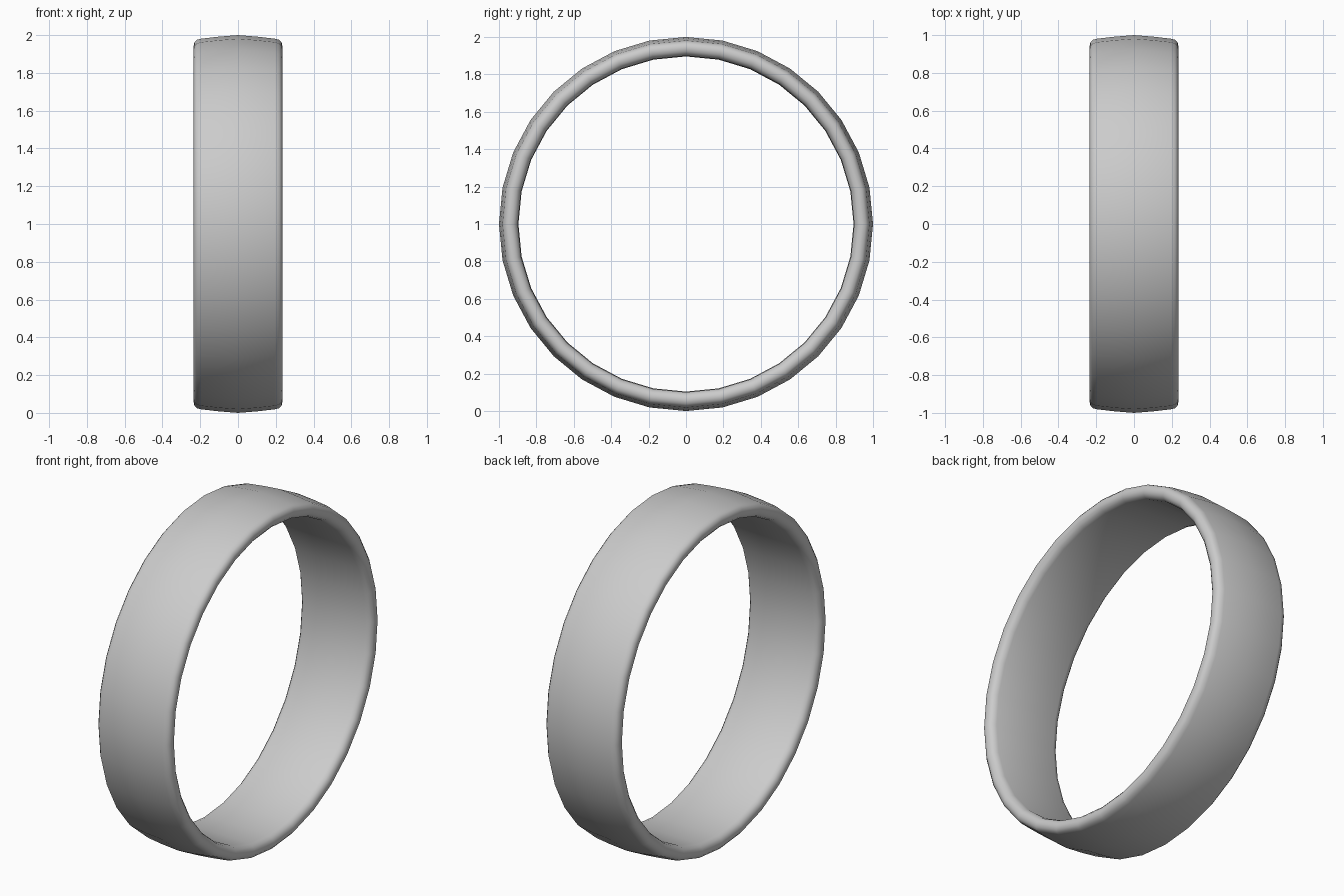
import bpy, bmesh, math

if "Cube" in bpy.data.objects:
    bpy.data.objects.remove(bpy.data.objects["Cube"])

SIDES = 32

# Half of the band cross-section as (x, radius), from outer crown to inner middle
half = [(0, 1.0), (0.10, 0.992), (0.195, 0.981), (0.218, 0.975), (0.231, 0.96),
        (0.235, 0.942), (0.231, 0.923), (0.218, 0.907), (0.195, 0.899), (0, 0.896)]
profile = half + [(-x, r) for x, r in half[-2:0:-1]]

# Ring band: sweep the closed profile around the x axis
bm = bmesh.new()
rings = []
for i in range(SIDES):
    a = 2 * math.pi * i / SIDES
    rings.append([bm.verts.new((x, r * math.cos(a), 1 + r * math.sin(a))) for x, r in profile])
n = len(profile)
for i in range(SIDES):
    p, q = rings[i], rings[(i + 1) % SIDES]
    for j in range(n):
        k = (j + 1) % n
        bm.faces.new((p[j], p[k], q[k], q[j]))
bmesh.ops.recalc_face_normals(bm, faces=bm.faces)
for f in bm.faces:
    f.smooth = True

mesh = bpy.data.meshes.new("ring_band")
bm.to_mesh(mesh)
bm.free()
band = bpy.data.objects.new("ring_band", mesh)
bpy.context.collection.objects.link(band)
